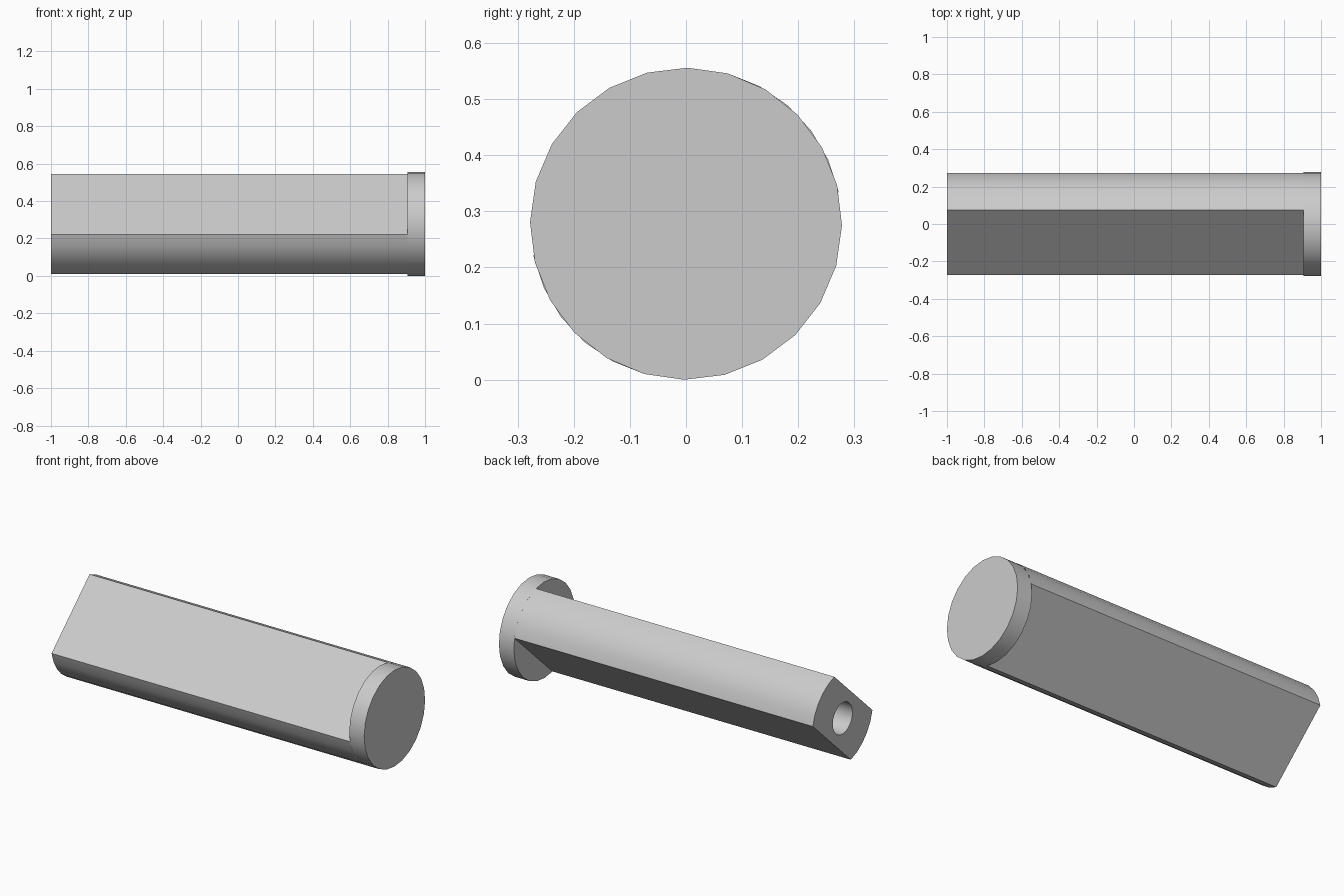
import bpy
import bmesh
from math import cos, sin, radians

cube = bpy.data.objects.get("Cube")
if cube:
    bpy.data.objects.remove(cube, do_unlink=True)

RADIUS = 0.278
HEAD_X = 0.905
HOLE_RADIUS = 0.09
HOLE_END = -0.3

steel = bpy.data.materials.new("plain grey")
steel.use_nodes = True
steel.diffuse_color = (0.6, 0.6, 0.6, 1)
steel.node_tree.nodes["Principled BSDF"].inputs["Base Color"].default_value = (0.6, 0.6, 0.6, 1)


def ring(bm, x, radius, angles):
    """Closed loop of vertices around the pin axis."""
    return [bm.verts.new((x, radius * cos(radians(a)), RADIUS + radius * sin(radians(a))))
            for a in angles]


def wall(bm, a, b):
    for i in range(len(a)):
        j = (i + 1) % len(a)
        bm.faces.new((a[i], a[j], b[j], b[i]))


def loop_edges(bm, loop):
    return [bm.edges.get((v, loop[i - 1])) for i, v in enumerate(loop)]


def finish(bm, name):
    bmesh.ops.recalc_face_normals(bm, faces=bm.faces[:])
    mesh = bpy.data.meshes.new(name)
    bm.to_mesh(mesh)
    bm.free()
    mesh.materials.append(steel)
    obj = bpy.data.objects.new(name, mesh)
    bpy.context.collection.objects.link(obj)
    bpy.ops.object.select_all(action='DESELECT')
    obj.select_set(True)
    bpy.context.view_layer.objects.active = obj
    bpy.ops.object.shade_smooth_by_angle(angle=radians(30))


circle = [89.4 + 15 * i for i in range(24)]

# Round head
bm = bmesh.new()
inner = ring(bm, HEAD_X, RADIUS, circle)
outer = ring(bm, 1, RADIUS, circle)
wall(bm, inner, outer)
bm.faces.new(inner)
bm.faces.new(outer)
finish(bm, "pin_head")

# Shaft: two opposite arcs joined by two parallel flats, with a blind end hole
arc = [11.7 + 62.7 * i / 5 for i in range(6)]
outline = arc + [a + 180 for a in arc]
bm = bmesh.new()
end = ring(bm, -1, RADIUS, outline)
root = ring(bm, HEAD_X, RADIUS, outline)
wall(bm, end, root)
rim = ring(bm, -1, HOLE_RADIUS, circle)
bottom = ring(bm, HOLE_END, HOLE_RADIUS, circle)
wall(bm, rim, bottom)
bm.faces.new(bottom)
bmesh.ops.triangle_fill(bm, use_beauty=True,
                        edges=loop_edges(bm, end) + loop_edges(bm, rim))
finish(bm, "pin_shaft")
